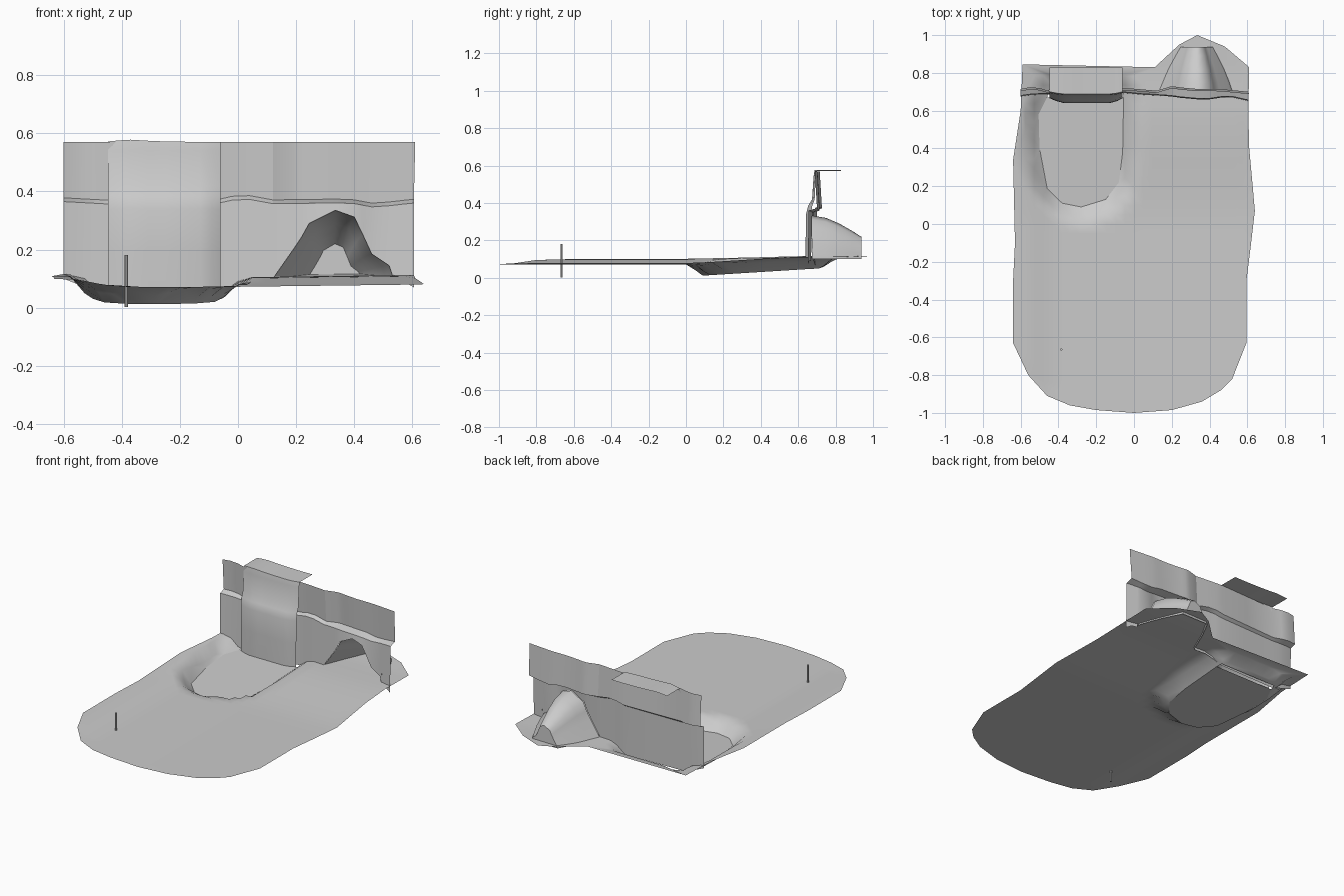
import bpy, math
from mathutils import Vector
from mathutils.geometry import delaunay_2d_cdt, intersect_point_line

if "Cube" in bpy.data.objects:
    bpy.data.objects.remove(bpy.data.objects["Cube"])


def make(name, verts, faces, angle=None):
    me = bpy.data.meshes.new(name)
    me.from_pydata(verts, [], faces)
    me.validate()
    ob = bpy.data.objects.new(name, me)
    bpy.context.collection.objects.link(ob)
    bpy.ops.object.select_all(action='DESELECT')
    ob.select_set(True)
    bpy.context.view_layer.objects.active = ob
    if angle:
        bpy.ops.object.shade_smooth_by_angle(angle=math.radians(angle))
    return ob


def loft(name, rows, angle=None, cap=False):
    """Skin equal-length rows of points; optionally close the last row."""
    n = len(rows[0])
    faces = [(r * n + i, r * n + i + 1, (r + 1) * n + i + 1, (r + 1) * n + i)
             for r in range(len(rows) - 1) for i in range(n - 1)]
    if cap:
        faces.append(tuple(range((len(rows) - 1) * n, len(rows) * n)))
    return make(name, [p for r in rows for p in r], faces, angle)


def lerp(table, x):
    for (a, p), (b, q) in zip(table, table[1:]):
        if x <= b:
            t = max(0, (x - a) / (b - a))
            return p + (q - p) * t
    return table[-1][1]


def smooth(t):
    t = min(1, max(0, t))
    return t * t * (3 - 2 * t)


def inside(p, poly):
    hit = False
    for a, b in zip(poly, poly[1:] + poly[:1]):
        if (a[1] > p[1]) != (b[1] > p[1]):
            if p[0] < a[0] + (p[1] - a[1]) * (b[0] - a[0]) / (b[1] - a[1]):
                hit = not hit
    return hit


def distance(p, poly):
    best = 9
    for a, b in zip(poly, poly[1:] + poly[:1]):
        a, b = Vector(a), Vector(b)
        q, t = intersect_point_line(Vector(p).to_3d(), a.to_3d(), b.to_3d())
        q = a.lerp(b, min(1, max(0, t)))
        best = min(best, (Vector(p) - q).length)
    return best


# Outlines of the ground and of the pond
outline = [(-.59, .845), (-.6, .6), (-.64, .34), (-.63, -.1), (-.64, -.3), (-.64, -.63),
           (-.56, -.8), (-.46, -.91), (-.34, -.96), (-.2, -.985), (0, -1), (.2, -.985),
           (.36, -.94), (.46, -.88), (.52, -.82), (.595, -.63), (.595, -.3), (.62, -.1),
           (.64, .07), (.61, .4), (.605, .6), (.61, .83), (.48, .94), (.335, 1),
           (.24, .95), (.11, .83)]
shore = [(-.46, .67), (-.505, .58), (-.5, .4), (-.46, .19), (-.38, .11), (-.28, .09),
         (-.15, .13), (-.08, .22), (-.06, .38), (-.055, .67)]
hole = shore + [(-.06, .71), (-.45, .71)]


def pond_z(y):
    return lerp([(.09, .012), (.7, .05)], y)


def ground_z(x, y):
    z = .072 + .028 * smooth((-x - .38) / .24) + .008 * max(0, x) / .64
    z += .033 * smooth(y / .65) * (1 if x > -.4 else .5) + .008 * smooth((y - .8) / .2)
    d = smooth(distance((x, y), hole) / .085)
    return pond_z(y) + (z - pond_z(y)) * d


# Ground sheet with a sunken bank around the pond hole
pts = outline + hole
no, nh = len(outline), len(hole)
for i in range(-13, 14):
    for j in range(-20, 21):
        p = (i * .048, j * .049)
        if (inside(p, outline) and not inside(p, hole)
                and distance(p, hole) > .02 and distance(p, outline) > .02):
            pts.append(p)
res = delaunay_2d_cdt([Vector(p) for p in pts],
                      [(no + k, no + (k + 1) % nh) for k in range(nh)],
                      [list(range(no))], 1, 1e-5)
gv = [(v.x, v.y, ground_z(v.x, v.y)) for v in res[0]]
gf = []
for f in res[2]:
    c = sum((res[0][k] for k in f), Vector((0, 0))) / len(f)
    if inside(c, outline) and not inside(c, hole):
        gf.append(tuple(f))
make("ground", gv, gf, 60)

# Pond floor
make("pond", [(x, y, pond_z(y)) for x, y in shore], [tuple(range(len(shore)))])

# Cliff wall: lower panels with the cave arch cut out, ledge, upper panels
arch = [(.12, .1), (.19, .2), (.22, .245), (.245, .29), (.335, .335), (.4, .312),
        (.43, .25), (.46, .185), (.52, .145), (.535, .1)]
front_y = [(-.6, .68), (-.53, .69), (-.45, .69), (-.06, .70), (.03, .69), (.12, .685),
           (.2, .68), (.3, .665), (.4, .665), (.5, .68), (.61, .655)]
back_y = [(-.6, .715), (-.53, .728), (-.45, .705), (-.06, .72), (.03, .715), (.1, .70),
          (.2, .73), (.3, .715), (.45, .715), (.61, .70)]
ledge_z = [(-.6, .365), (-.45, .357), (-.06, .36), (.01, .378), (.12, .358), (.3, .36),
           (.38, .362), (.47, .345), (.6, .36)]
xs = [(-.6, .1), (-.55, .08), (-.5, .065), (-.45, .05), (-.25, .05), (-.065, .05),
      (-.02, .07), (.04, .09), (.12, .09)] + arch + [(.535, .09), (.57, .09), (.605, .07)]
rows = [[(x, lerp(front_y, x) - .005, b) for x, b in xs],
        [(x, lerp(front_y, x), lerp(ledge_z, x)) for x, b in xs],
        [(x, lerp(back_y, x), lerp(ledge_z, x) + .013) for x, b in xs],
        [(x * 1.008 if x > .6 else x, lerp(back_y, x) - .012, .57) for x, b in xs]]
loft("cliff_wall", rows, 20)

# Cave tunnel narrowing to a closed back
cave = []
for y, s, top in [(.675, 1, .335), (.75, .87, .32), (.82, .73, .29), (.89, .56, .25),
                  (.937, .44, .22)]:
    cave.append([(.332 + (x - .332) * s,
                  y if y > .7 else lerp(front_y, x),
                  .1 + (z - .1) * (top - .1) / .235) for x, z in arch])
loft("cave", cave, 50, cap=True)

# Waterfall sheet, spilling from the ledge into the pond
fall = []
for y, z, bow in [(.828, .572, 0), (.70, .572, .012), (.694, .54, .012), (.688, .42, .014),
                  (.675, .385, .022), (.668, .34, .026), (.666, .2, .026), (.666, .05, .026)]:
    fall.append([(x, y - bow * k, z + (.006 * m if z > .57 else 0))
                 for x, k, m in [(-.447, 0, 0), (-.41, .6, .6), (-.37, 1, 1), (-.31, 1, .4),
                                 (-.25, 1, 0), (-.13, 1, -.3), (-.09, .6, -.2), (-.06, 0, -.2)]])
loft("waterfall", fall, 50)

# Thin marker pole
bpy.ops.mesh.primitive_cylinder_add(vertices=8, radius=.006, depth=.18,
                                    location=(-.385, -.665, .092))
bpy.context.object.name = "marker_pole"
